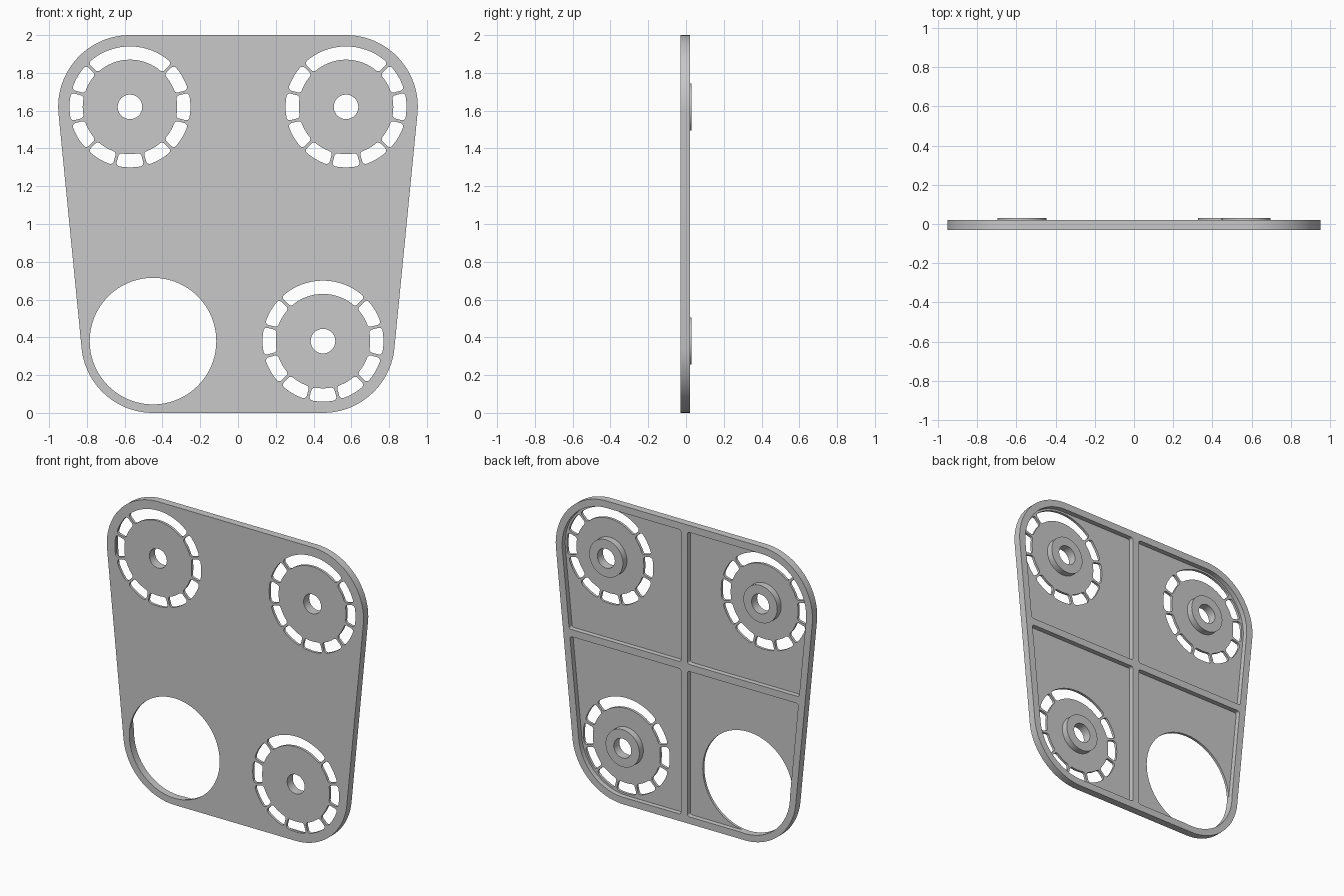
import bpy, bmesh
from math import sin, cos, asin, pi, radians
from mathutils import Vector
from mathutils.geometry import convex_hull_2d

if "Cube" in bpy.data.objects:
    bpy.data.objects.remove(bpy.data.objects["Cube"])

# Main dimensions
FRONT, FLOOR, BACK, BOSS_TOP = -0.03, -0.013, 0.02, 0.03
TOP = Vector((0.572, 1.62))
BOTTOM = Vector((0.45, 0.38))
CORNER_R, POCKET_R, HOLE_R = 0.38, 0.333, 0.335
RIB_HALF, RIB_Z, FILLET = 0.024, 1.045, 0.015


def arc(center, radius, start, end, steps):
    return [Vector((center[0] + radius * cos(start + (end - start) * i / steps),
                    center[1] + radius * sin(start + (end - start) * i / steps)))
            for i in range(steps + 1)]


def circle(center, radius, steps=96):
    return arc(center, radius, 0, 2 * pi, steps)[:-1]


def hull(points):
    return [points[i] for i in convex_hull_2d(points)]


def prisms(name, outlines, y0, y1):
    """One object made of separate x-z outlines extruded along y."""
    bm = bmesh.new()
    for outline in outlines:
        face = bm.faces.new([bm.verts.new((p.x, y0, p.y)) for p in outline])
        grown = bmesh.ops.extrude_face_region(bm, geom=[face])["geom"]
        moved = [v for v in grown if isinstance(v, bmesh.types.BMVert)]
        bmesh.ops.translate(bm, verts=moved, vec=(0, y1 - y0, 0))
    bmesh.ops.recalc_face_normals(bm, faces=bm.faces)
    mesh = bpy.data.meshes.new(name)
    bm.to_mesh(mesh)
    bm.free()
    obj = bpy.data.objects.new(name, mesh)
    bpy.context.collection.objects.link(obj)
    return obj


def combine(target, tool, operation):
    mod = target.modifiers.new(tool.name, "BOOLEAN")
    mod.solver = "EXACT"
    mod.operation = operation
    mod.object = tool
    tool.hide_render = True
    bpy.context.view_layer.objects.active = target
    bpy.ops.object.modifier_apply(modifier=mod.name)
    bpy.data.objects.remove(tool)


def pocket(side, corner, up):
    """Recess outline between rim, ribs and one rounded corner."""
    z_in = RIB_Z + up * (RIB_HALF + FILLET)
    x_in = RIB_HALF + FILLET
    slope = (TOP.x - BOTTOM.x) / (TOP.y - BOTTOM.y)
    reach = (POCKET_R - FILLET) * (1 + slope * slope) ** 0.5
    x_out = BOTTOM.x + slope * (z_in - BOTTOM.y) + reach
    z_out = corner.y + up * (POCKET_R - FILLET)
    points = circle(corner, POCKET_R)
    for spot in ((x_in, z_in), (x_out, z_in), (x_in, z_out)):
        points += circle(spot, FILLET, 24)
    return hull([Vector((side * p.x, p.y)) for p in points])


def slot(center, a0, a1, inner=0.25, outer=0.32, half=0.008, c=0.018):
    """Ring segment with rounded corners between two parallel-sided spokes."""
    def spot(radius, angle):
        return (center[0] + radius * cos(angle), center[1] + radius * sin(angle))
    ro, ri = outer - c, inner + c
    do, di = asin((half + c) / ro), asin((half + c) / ri)
    steps = max(6, round((a1 - a0) / radians(3)))
    return (arc(spot(ro, a0 + do), c, a0 - pi / 2, a0 + do, 6)[:-1]
            + arc(center, outer, a0 + do, a1 - do, steps)
            + arc(spot(ro, a1 - do), c, a1 - do, a1 + pi / 2, 6)[1:]
            + arc(spot(ri, a1 - di), c, a1 + pi / 2, a1 - di + pi, 6)[:-1]
            + arc(center, inner, a1 - di, a0 + di, steps)
            + arc(spot(ri, a0 + di), c, a0 + di + pi, a0 + 1.5 * pi, 6)[1:])


# Plate with four rounded corners
corners = [Vector((s * p.x, p.y)) for s in (-1, 1) for p in (TOP, BOTTOM)]
plate = prisms("ribbed_plate",
               [hull([p for c in corners for p in circle(c, CORNER_R)])],
               FRONT, BACK)

# Back recesses, leaving the rim and the cross ribs
pockets = [pocket(s, c, up) for s in (-1, 1) for c, up in ((TOP, 1), (BOTTOM, -1))]
combine(plate, prisms("pocket_cutter", pockets, FLOOR, 0.1), "DIFFERENCE")

# Raised bosses behind the three dials
dials = [(-TOP.x, TOP.y), (TOP.x, TOP.y), (BOTTOM.x, BOTTOM.y)]
bosses = [circle(d, 0.125, 64) for d in dials]
combine(plate, prisms("boss_blank", bosses, FLOOR - 0.008, BOSS_TOP), "UNION")

# Large opening, centre bores and slot rings (one wide slot at the top)
openings = [circle((-BOTTOM.x, BOTTOM.y), HOLE_R)]
for d in dials:
    openings.append(circle(d, 0.065, 48))
    openings.append(slot(d, radians(45), radians(135)))
    openings += [slot(d, radians(a), radians(a + 30)) for a in range(135, 405, 30)]
combine(plate, prisms("opening_cutter", openings, -0.1, 0.1), "DIFFERENCE")

# Single light grey material
grey = bpy.data.materials.new("light_grey")
grey.use_nodes = True
colour = (0.58, 0.58, 0.58, 1)
grey.diffuse_color = colour
grey.node_tree.nodes["Principled BSDF"].inputs["Base Color"].default_value = colour
plate.data.materials.clear()
plate.data.materials.append(grey)

# Smooth round walls, sharp rims
bpy.ops.object.select_all(action="DESELECT")
plate.select_set(True)
bpy.context.view_layer.objects.active = plate
bpy.ops.object.shade_smooth_by_angle(angle=radians(30))
